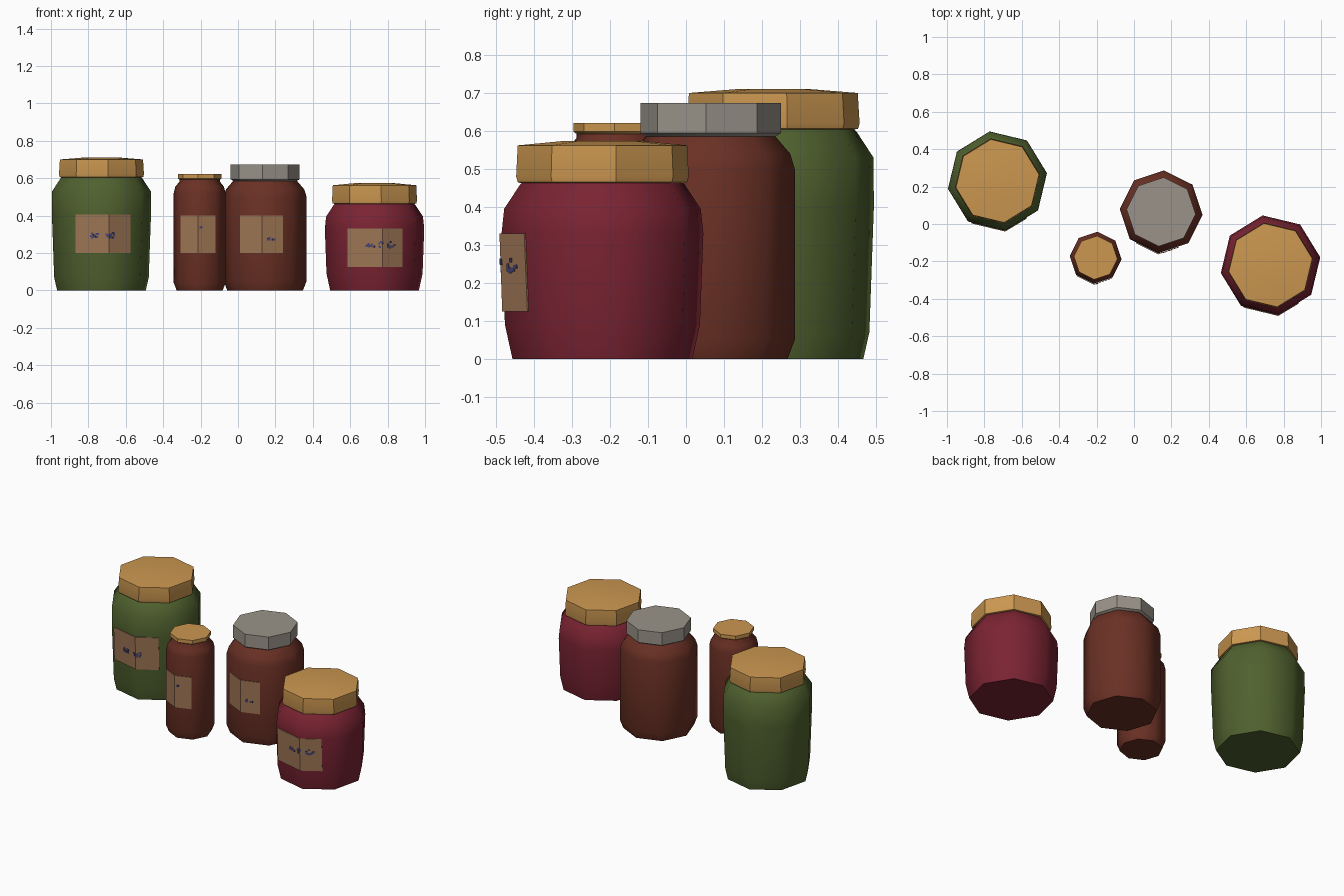
import bpy, bmesh, math, random

if "Cube" in bpy.data.objects:
    bpy.data.objects.remove(bpy.data.objects["Cube"])
random.seed(4)


def mat(name, r, g, b):
    m = bpy.data.materials.new(name)
    m.diffuse_color = (r, g, b, 1)
    m.use_nodes = True
    m.node_tree.nodes["Principled BSDF"].inputs["Base Color"].default_value = m.diffuse_color
    return m


GREEN = mat("pickle green", .080, .120, .028)
RED = mat("berry red", .195, .017, .032)
BROWN = mat("sauce brown", .145, .030, .018)
GOLD = mat("golden lid", .60, .31, .080)
GREY = mat("grey lid", .32, .29, .25)
PAPER = mat("label paper", .34, .18, .090)
INK = mat("blue ink", .065, .058, .17)


def make(name, verts, faces, material, smooth=None):
    bm = bmesh.new()
    vs = [bm.verts.new(v) for v in verts]
    for f in faces:
        bm.faces.new([vs[i] for i in f])
    bmesh.ops.recalc_face_normals(bm, faces=bm.faces)
    me = bpy.data.meshes.new(name)
    bm.to_mesh(me)
    bm.free()
    me.materials.append(material)
    ob = bpy.data.objects.new(name, me)
    bpy.context.collection.objects.link(ob)
    if smooth:
        bpy.ops.object.select_all(action='DESELECT')
        ob.select_set(True)
        bpy.context.view_layer.objects.active = ob
        bpy.ops.object.shade_smooth_by_angle(angle=math.radians(smooth))
    return ob


def lathe(name, c, rot, profile, material, smooth=None, n=8):
    """Eight-sided turned solid with closed ends."""
    verts = [(c[0] + r * math.cos(math.radians(rot) + 2 * math.pi * k / n),
              c[1] + r * math.sin(math.radians(rot) + 2 * math.pi * k / n), z)
             for r, z in profile for k in range(n)]
    faces = [(i * n + k, i * n + (k + 1) % n, (i + 1) * n + (k + 1) % n, (i + 1) * n + k)
             for i in range(len(profile) - 1) for k in range(n)]
    last = (len(profile) - 1) * n
    faces += [tuple(range(n))[::-1], tuple(range(last, last + n))]
    return make(name, verts, faces, material, smooth)


def radius(profile, z):
    for (r0, z0), (r1, z1) in zip(profile, profile[1:]):
        if z0 <= z <= z1:
            return r0 + (r1 - r0) * (z - z0) / (z1 - z0)


def plates(name, c, rot, profile, rects, off, material):
    """Thin plates wrapped on the two front faces; rects are x0, x1, z0, z1."""
    def corner(r, deg):
        a = math.radians(deg)
        return c[0] + r * math.cos(a), c[1] + r * math.sin(a)

    def point(x, z):
        r = radius(profile, z) + off
        v = corner(r, 270 + rot)
        w = corner(r, 270 + rot + (45 if x > v[0] else -45))
        t = (x - v[0]) / (w[0] - v[0])
        return x, v[1] + t * (w[1] - v[1]), z
    verts, faces = [], []
    for x0, x1, z0, z1 in rects:
        bend = corner(radius(profile, (z0 + z1) / 2), 270 + rot)[0]
        xs = [x0, bend, x1] if x0 < bend < x1 else [x0, x1]
        b = len(verts)
        for x in xs:
            verts += [point(x, z0), point(x, z1)]
        faces += [(b + 2 * i, b + 2 * i + 2, b + 2 * i + 3, b + 2 * i + 1) for i in range(len(xs) - 1)]
    ob = make(name, verts, faces, material)
    for p in ob.data.polygons:          # face every plate outward
        if p.normal.y > 0:
            p.flip()
    mod = ob.modifiers.new("thickness", 'SOLIDIFY')
    mod.thickness, mod.offset = .004, -1


# name, centre, rotation, body profile, body colour, lid profile, lid colour, label, ink zones
JARS = [
    ("green_jar", (-.73, .23), 9,
     [(.24, 0), (.256, .07), (.268, .4), (.267, .53), (.222, .598), (.2, .62)], GREEN,
     [(.2, .6), (.226, .606), (.23, .62), (.225, .7), (.1, .71)], GOLD,
     (-.868, -.574, .2, .405),
     [(-.795, -.74, .275, .31), (-.71, -.655, .275, .315)]),
    ("red_jar", (.73, -.22), 9,
     [(.24, 0), (.26, .09), (.269, .33), (.262, .395), (.22, .458), (.2, .48)], RED,
     [(.2, .458), (.226, .465), (.23, .48), (.226, .562), (.1, .574)], GOLD,
     (.585, .88, .125, .33),
     [(.68, .73, .225, .26), (.75, .78, .22, .265), (.8, .845, .225, .265)]),
    ("brown_jar", (.145, .065), -4,
     [(.203, 0), (.222, .05), (.222, .5), (.21, .54), (.172, .584), (.16, .6)], BROWN,
     [(.165, .582), (.185, .594), (.185, .674)], GREY,
     (.01, .24, .2, .4),
     [(.155, .2, .26, .285)]),
    ("small_jar", (-.205, -.18), -4,
     [(.123, 0), (.139, .04), (.139, .52), (.13, .555), (.108, .582), (.108, .605)], BROWN,
     [(.108, .592), (.117, .598), (.117, .621)], GOLD,
     (-.308, -.12, .2, .4),
     [(-.205, -.19, .33, .345)]),
]

for name, c, rot, body, col, lid, lidcol, label, zones in JARS:
    lathe(name + "_body", c, rot, body, col, 50)
    lathe(name + "_lid", c, rot, lid, lidcol, 30)
    plates(name + "_label", c, rot, body, [label], .006, PAPER)
    # abstract ink specks
    specks = []
    for x0, x1, z0, z1 in zones:
        for _ in range(max(2, int((x1 - x0) * (z1 - z0) * 6500))):
            x, z = random.uniform(x0, x1 - .008), random.uniform(z0, z1 - .01)
            specks.append((x, x + .009, z, z + .011))
    plates(name + "_ink_specks", c, rot, body, specks, .008, INK)
